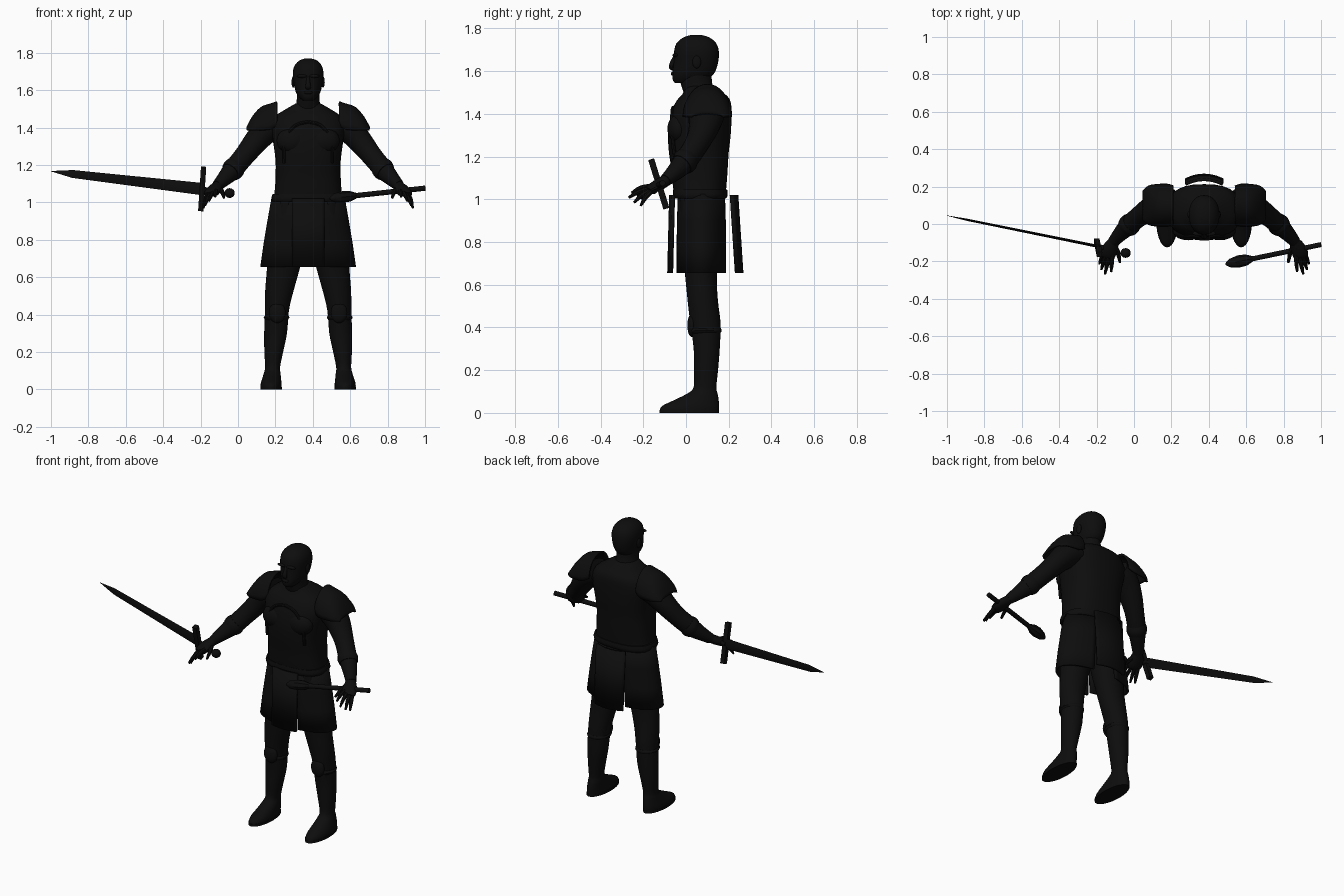
import bpy, bmesh, math
from mathutils import Vector

if "Cube" in bpy.data.objects:
    bpy.data.objects.remove(bpy.data.objects["Cube"])

BODY_X = 0.375          # the body stands off-centre because of the long sword
parts = []

black = bpy.data.materials.new("near_black")
black.use_nodes = True
black.diffuse_color = (0.004, 0.004, 0.004, 1)
black.node_tree.nodes["Principled BSDF"].inputs["Base Color"].default_value = (0.004, 0.004, 0.004, 1)


def finish(name, bm, x=0.0, mirror=False):
    bmesh.ops.recalc_face_normals(bm, faces=bm.faces)
    mesh = bpy.data.meshes.new(name)
    bm.to_mesh(mesh)
    bm.free()
    mesh.materials.append(black)
    obj = bpy.data.objects.new(name, mesh)
    bpy.context.collection.objects.link(obj)
    obj.location.x = x
    if mirror:
        obj.modifiers.new("mirror", 'MIRROR').use_mirror_merge = False
    parts.append(obj)
    return obj


def skin(rings, closed=True, caps=True):
    """Bridge rows of points into a surface."""
    bm = bmesh.new()
    rows = [[bm.verts.new(p) for p in ring] for ring in rings]
    n = len(rows[0])
    for a, b in zip(rows, rows[1:]):
        for i in range(n if closed else n - 1):
            j = (i + 1) % n
            bm.faces.new((a[i], a[j], b[j], b[i]))
    if caps and closed:
        bm.faces.new(rows[0])
        bm.faces.new(rows[-1])
    return bm


def smooth_rows(rows, steps=3):
    """Catmull-Rom interpolation between tuples."""
    out = []
    for i in range(len(rows) - 1):
        p = [rows[max(0, i - 1)], rows[i], rows[i + 1], rows[min(len(rows) - 1, i + 2)]]
        for s in range(steps):
            t = s / steps
            out.append(tuple(0.5 * (2 * b + (c - a) * t + (2 * a - 5 * b + 4 * c - d) * t * t
                                    + (3 * b - a - 3 * c + d) * t ** 3) for a, b, c, d in zip(*p)))
    return out + [rows[-1]]


def loft(name, rows, mirror=False, power=1.0, n=28):
    """Stack of level rounded sections: z, centre x, half width, front y, back y."""
    rings = []
    for z, cx, hw, y0, y1 in smooth_rows(rows):
        ring = []
        for k in range(n):
            a = math.tau * k / n
            c, s = math.cos(a), math.sin(a)
            c = math.copysign(abs(c) ** power, c)
            s = math.copysign(abs(s) ** power, s)
            ring.append((cx + hw * c, (y0 + y1) / 2 + (y1 - y0) / 2 * s, z))
        rings.append(ring)
    return finish(name, skin(rings), BODY_X, mirror)


def tube(name, rows, n=14, x=0.0, mirror=False, curved=True, turn=0.0):
    """Swept limb or bar: x, y, z, upward radius, sideways radius."""
    rows = smooth_rows(rows) if curved else rows
    pts = [Vector(r[:3]) for r in rows]
    rings = []
    for i, r in enumerate(rows):
        d = (pts[min(i + 1, len(pts) - 1)] - pts[max(i - 1, 0)]).normalized()
        ref = Vector((0, 1, 0)) if abs(d.z) > 0.9 else Vector((0, 0, 1))
        side = d.cross(ref).normalized()
        up = side.cross(d)
        angles = [math.tau * k / n + turn for k in range(n)]
        rings.append([pts[i] + up * r[3] * math.cos(a) + side * r[4] * math.sin(a) for a in angles])
    return finish(name, skin(rings), x, mirror)


def blob(name, centre, size, x=BODY_X, mirror=False):
    bm = bmesh.new()
    bmesh.ops.create_uvsphere(bm, u_segments=18, v_segments=12, radius=1)
    for v in bm.verts:
        v.co = Vector(centre) + v.co * Vector(size)
    return finish(name, bm, x, mirror)


def thicken(obj, amount):
    m = obj.modifiers.new("thickness", 'SOLIDIFY')
    m.thickness = amount
    m.offset = 0


# Torso, belt, neck and head
loft("cuirass", [(1.02, 0, .185, -.055, .185), (1.07, 0, .178, -.062, .19), (1.14, 0, .174, -.068, .195),
                 (1.22, 0, .174, -.08, .2), (1.31, 0, .185, -.084, .21), (1.4, 0, .2, -.07, .213),
                 (1.46, 0, .175, -.045, .208), (1.495, 0, .125, -.015, .18), (1.53, 0, .065, -.0, .125)],
     power=0.8)
loft("belt", [(1.005, 0, .192, -.056, .188), (1.02, 0, .197, -.062, .195), (1.045, 0, .19, -.06, .193)],
     power=0.8)
blob("chest_muscle", (.085, -.035, 1.33), (.085, .052, .07), mirror=True)
tube("breastplate_ridge", [(.13, -.055, 1.21, .009, .009), (.125, -.066, 1.33, .009, .009),
                           (.07, -.064, 1.41, .009, .009), (0, -.06, 1.43, .009, .009)],
     8, BODY_X, True)
loft("neck", [(1.47, 0, .095, .0, .17), (1.52, 0, .066, -.018, .13), (1.57, 0, .06, -.03, .12),
              (1.63, 0, .062, -.025, .12)])
loft("head", [(1.545, 0, .028, -.052, .01), (1.56, 0, .047, -.062, .09), (1.59, 0, .066, -.064, .132),
              (1.64, 0, .077, -.058, .15), (1.69, 0, .082, -.056, .154), (1.73, 0, .073, -.045, .142),
              (1.758, 0, .048, -.012, .11), (1.77, 0, .015, .025, .07)], power=0.92)
tube("nose", [(0, -.05, 1.67, .008, .008), (0, -.063, 1.64, .012, .012), (0, -.068, 1.617, .011, .016),
              (0, -.055, 1.607, .006, .01)], 10, BODY_X)
blob("brow", (.032, -.05, 1.675), (.03, .013, .009), mirror=True)
blob("lips", (0, -.062, 1.588), (.024, .009, .009))
blob("ear", (.08, .05, 1.643), (.009, .02, .03), mirror=True)

# Shoulder guards: arched shells, highest at the inner rim
rings = []
for x, top, base, ry in smooth_rows([(.165, 1.535, 1.41, .1), (.2, 1.523, 1.39, .11), (.25, 1.505, 1.385, .108),
                                     (.295, 1.455, 1.385, .1), (.325, 1.4, 1.385, .075)]):
    arch = [math.pi * k / 16 for k in range(17)]
    rings.append([(x, .1 + ry * math.cos(a), base + (top - base) * math.sin(a)) for a in arch])
thicken(finish("shoulder_guard", skin(rings, False), BODY_X, True), .012)

# Arms, palms and fingers
tube("arm", [(.16, .1, 1.42, .075, .085), (.22, .095, 1.39, .075, .085), (.28, .08, 1.325, .064, .07),
             (.34, .045, 1.25, .056, .056), (.4, -.005, 1.178, .054, .052), (.45, -.055, 1.125, .04, .04),
             (.485, -.095, 1.09, .029, .031)], 18, BODY_X, True)
tube("bracer_cuff", [(.385, .008, 1.197, .055, .055), (.4, -.005, 1.178, .061, .06),
                     (.415, -.02, 1.162, .054, .054)], 18, BODY_X, True)
tube("palm", [(.48, -.09, 1.093, .026, .028), (.5, -.125, 1.072, .026, .04), (.515, -.16, 1.052, .022, .043),
              (.522, -.178, 1.042, .014, .036)], 14, BODY_X, True)
tips = [(.497, -.255, 1.03), (.53, -.268, 1.008), (.55, -.243, .985), (.56, -.212, .97)]
for name, offset, tip in zip(("index", "middle", "ring", "little"), (-1.5, -.5, .5, 1.5), tips):
    root = Vector((.515 + .016 * offset, -.162, 1.05 - .008 * offset))
    mid = root.lerp(Vector(tip), .55) + Vector((0, 0, .008))
    tube(name + "_finger", [(*root, .012, .012), (*mid, .0115, .0115), (*tip, .006, .006)], 8, BODY_X, True)
tube("thumb", [(.485, -.11, 1.08, .014, .014), (.462, -.15, 1.06, .013, .013), (.45, -.205, 1.025, .007, .007)],
     8, BODY_X, True)

# Legs with feet, and the greave rims
loft("leg", [(1.03, .09, .085, -.03, .17), (.8, .11, .1, -.025, .168), (.65, .132, .088, -.005, .145),
             (.52, .155, .075, .008, .15), (.42, .167, .064, .02, .162), (.3, .174, .061, .036, .158),
             (.2, .184, .05, .037, .15), (.12, .19, .04, .036, .142), (.09, .192, .044, .005, .148),
             (.06, .195, .05, -.055, .153), (.03, .198, .056, -.115, .155), (0, .198, .056, -.123, .153)], True)
loft("greave_rim", [(.372, .169, .06, .022, .16), (.385, .169, .069, .014, .167), (.398, .168, .06, .018, .163)], True)
blob("knee_guard", (.165, .028, .41), (.045, .022, .055), mirror=True)
loft("boot_sole", [(0, .198, .058, -.125, .155), (.014, .198, .058, -.125, .155)], True)

# Skirt: one wrapped shell each side, plus hanging front and back panels
rings = []
for k in range(25):
    a = math.radians(-72 + 6 * k)
    c, s = math.cos(a), math.sin(a)
    rings.append([(rx * c, .072 + ry * s, z) for z, rx, ry in
                  ((1.025, .19, .11), (.9, .212, .114), (.78, .232, .116), (.655, .25, .116))])
thicken(finish("side_skirt", skin(rings, False), BODY_X, True), .012)


def panel(name, half, y_top, y_bottom, bulge):
    rows = []
    for k in range(13):
        u = k / 6 - 1
        curve = bulge * (1 - u * u)
        rows.append([(half * u, y_top + curve, 1.02), (half * u, y_bottom + curve, .655)])
    thicken(finish(name, skin(rows, False), BODY_X), .016)


panel("front_panel", .085, -.059, -.068, -.012)
panel("back_panel", .1, .212, .236, .025)

# Sword in the right hand
tube("sword_blade", [(-.18, -.122, 1.07, .033, .008), (-.885, .021, 1.152, .021, .006),
                     (-1, .045, 1.167, .001, .001)], 4, curved=False)
tube("sword_guard", [(-.184, -.163, 1.187, .02, .02), (-.199, -.092, .957, .02, .02)], 4,
     curved=False, turn=math.pi / 4)
tube("sword_grip", [(-.2, -.118, 1.07, .014, .014), (-.11, -.14, 1.06, .014, .014)], 10, curved=False)
blob("sword_pommel", (-.045, -.155, 1.05), (.028, .026, .026), x=0)

# Mace in the left hand
tube("mace_handle", [(.6, -.193, 1.033, .014, .014), (1, -.11, 1.076, .014, .014)], 10, curved=False)
tube("mace_head", [(.49, -.215, 1.02, .006, .006), (.515, -.21, 1.024, .024, .024),
                   (.56, -.2, 1.029, .031, .033), (.6, -.192, 1.033, .028, .03),
                   (.635, -.185, 1.037, .014, .014)], 8, curved=False)

# Smooth shading with crisp edges
bpy.ops.object.select_all(action='DESELECT')
for obj in parts:
    obj.select_set(True)
bpy.context.view_layer.objects.active = parts[0]
bpy.ops.object.shade_smooth_by_angle(angle=math.radians(40))
